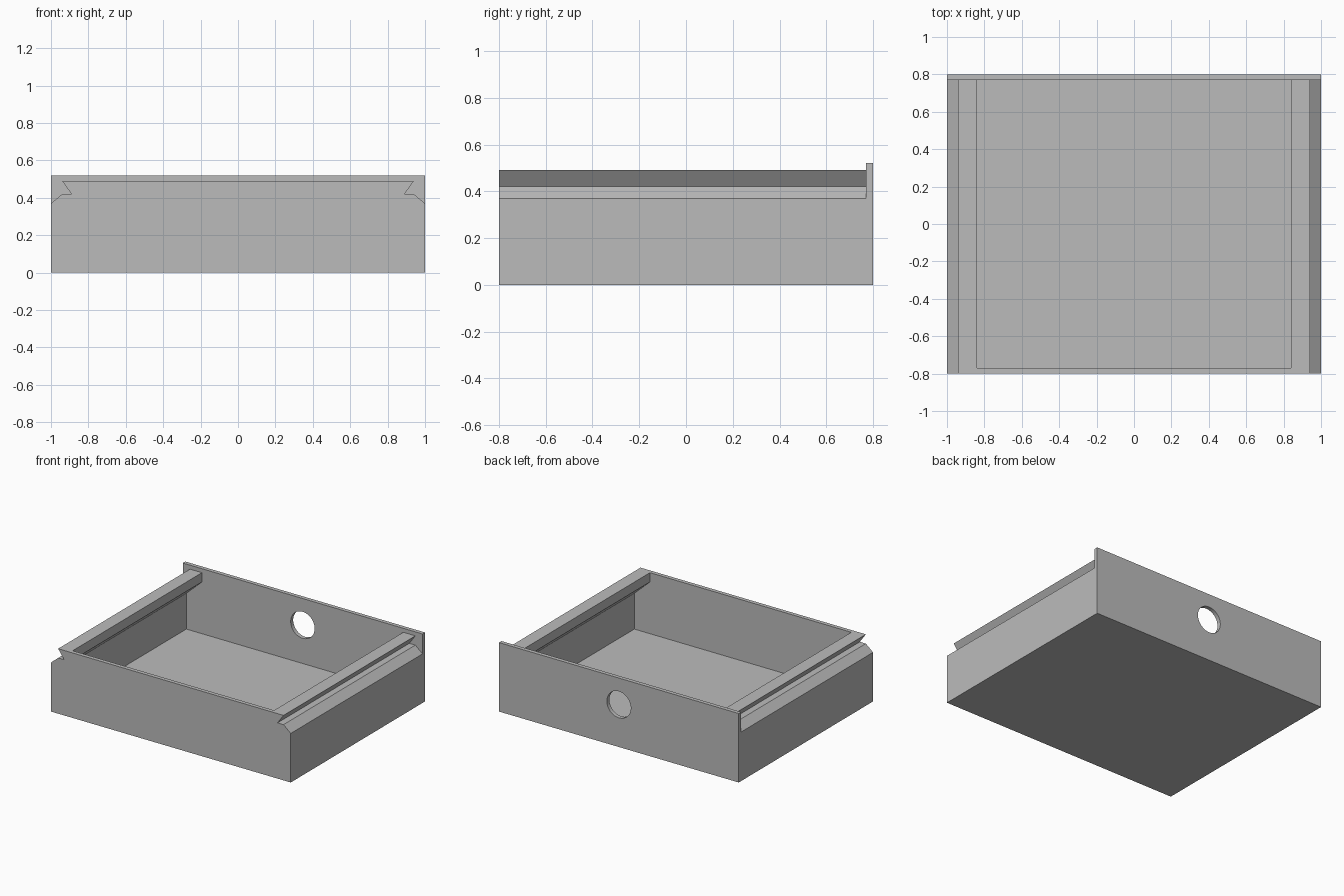
import bpy
import bmesh
from mathutils import Matrix

if "Cube" in bpy.data.objects:
    bpy.data.objects.remove(bpy.data.objects["Cube"])

grey = bpy.data.materials.new("plain_grey")
grey.use_nodes = True
colour = (0.5, 0.5, 0.5, 1)
grey.diffuse_color = colour
grey.node_tree.nodes["Principled BSDF"].inputs["Base Color"].default_value = colour


def finish(name, bm):
    bmesh.ops.recalc_face_normals(bm, faces=bm.faces)
    mesh = bpy.data.meshes.new(name)
    bm.to_mesh(mesh)
    bm.free()
    mesh.materials.append(grey)
    obj = bpy.data.objects.new(name, mesh)
    bpy.context.collection.objects.link(obj)
    return obj


def prism(name, half, y0, y1):
    """Mirror a right-hand (x, z) half profile and extrude it along y."""
    outline = half + [(-x, z) for x, z in reversed(half)]
    bm = bmesh.new()
    face = bm.faces.new([bm.verts.new((x, y0, z)) for x, z in outline])
    new = bmesh.ops.extrude_face_region(bm, geom=[face])["geom"]
    moved = [v for v in new if isinstance(v, bmesh.types.BMVert)]
    bmesh.ops.translate(bm, verts=moved, vec=(0, y1 - y0, 0))
    return finish(name, bm)


def cut(target, cutter):
    """Subtract the cutter, bake the result and drop the cutter."""
    cutter.hide_render = True
    mod = target.modifiers.new("cut", "BOOLEAN")
    mod.operation = "DIFFERENCE"
    mod.solver = "EXACT"
    mod.object = cutter
    bpy.context.view_layer.update()
    graph = bpy.context.evaluated_depsgraph_get()
    baked = bpy.data.meshes.new_from_object(target.evaluated_get(graph))
    target.modifiers.clear()
    target.data = baked
    bpy.data.objects.remove(cutter)


BACK, FRONT, WALL = 0.8, -0.8, 0.03

# Drawer body with dovetail slide grooves along both sides
body = prism("drawer_body", [(1, 0), (1, 0.37), (0.94, 0.42), (0.89, 0.42),
                             (0.94, 0.49)], FRONT, BACK)

# Hollow interior, wider below the thick rails
cavity = prism("cavity_cutter", [(0.97, WALL), (0.97, 0.3), (0.84, 0.42),
                                 (0.84, 0.6)], FRONT + WALL, BACK - WALL)
cut(body, cavity)

# Taller back panel replaces the rear end of the body
cut(body, prism("rear_cutter", [(1.2, -0.2), (1.2, 0.8)], BACK - WALL, BACK + 0.2))
back = prism("back_panel", [(1, 0), (1, 0.52)], BACK - WALL, BACK)

# Round finger hole in the back panel
bm = bmesh.new()
bmesh.ops.create_cone(bm, cap_ends=True, segments=48, radius1=0.1, radius2=0.1,
                      depth=0.3, matrix=Matrix.Translation((0, BACK, 0.32))
                      @ Matrix.Rotation(1.5707963, 4, "X"))
cut(back, finish("hole_cutter", bm))

# Smooth the hole rim, keep all other edges crisp
bpy.ops.object.select_all(action="DESELECT")
back.select_set(True)
bpy.context.view_layer.objects.active = back
bpy.ops.object.shade_smooth_by_angle(angle=0.5)
